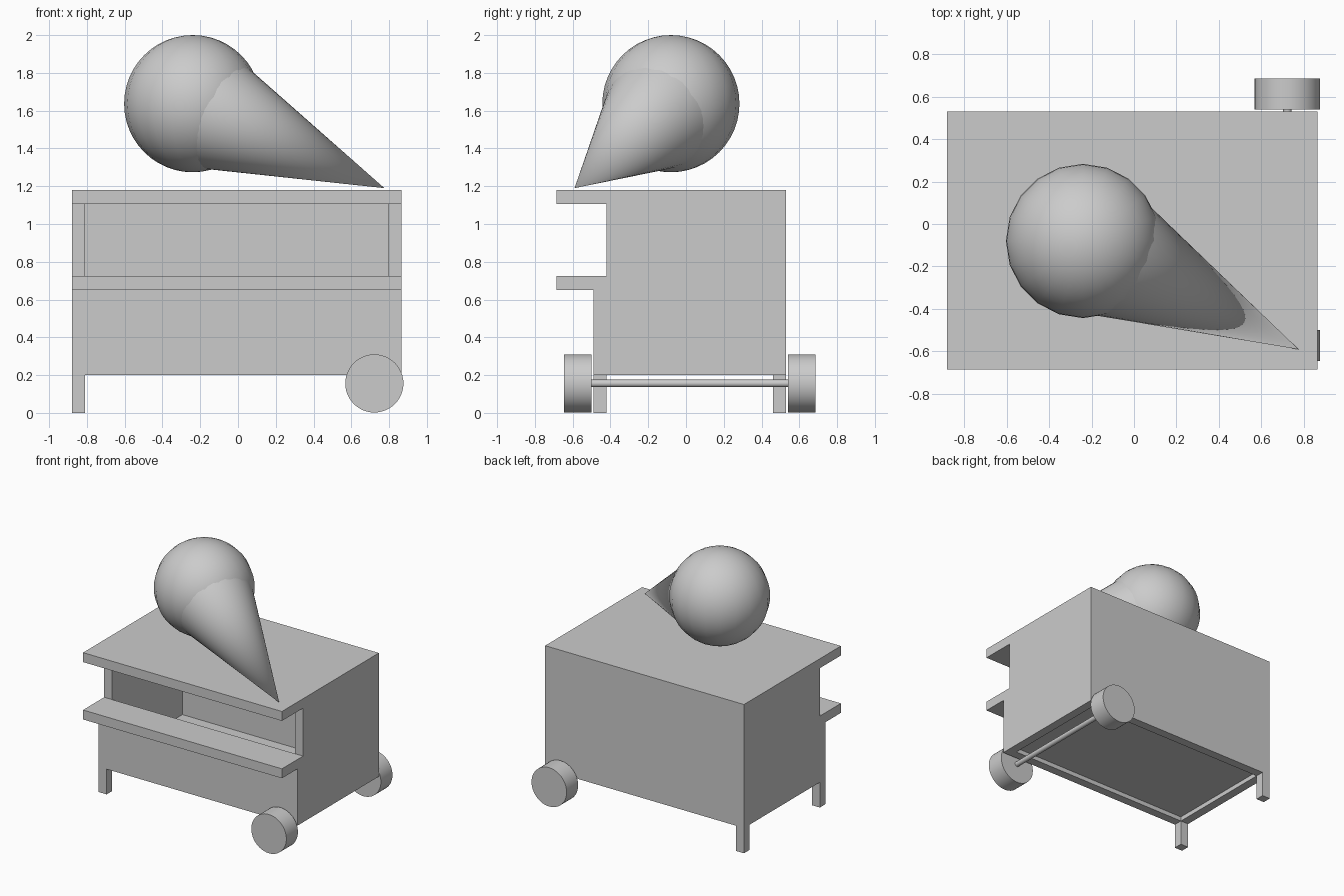
import bpy
import bmesh
from math import radians, sin, cos
from mathutils import Vector

default = bpy.data.objects.get("Cube")
if default:
    bpy.data.objects.remove(default, do_unlink=True)

GREY = (0.6, 0.6, 0.6, 1.0)
grey = bpy.data.materials.new("plain grey")
grey.use_nodes = True
grey.diffuse_color = GREY
grey.node_tree.nodes["Principled BSDF"].inputs["Base Color"].default_value = GREY

LEFT, RIGHT = -0.88, 0.865
FRONT, BACK = -0.49, 0.53
WALL = 0.07
BASE, ROOF = 0.2, 1.18


def finish(name, bm):
    """Turn a bmesh into a named grey object."""
    bmesh.ops.recalc_face_normals(bm, faces=bm.faces)
    mesh = bpy.data.meshes.new(name)
    bm.to_mesh(mesh)
    bm.free()
    mesh.materials.append(grey)
    obj = bpy.data.objects.new(name, mesh)
    bpy.context.collection.objects.link(obj)
    return obj


def select(obj):
    bpy.ops.object.select_all(action="DESELECT")
    obj.select_set(True)
    bpy.context.view_layer.objects.active = obj


def smooth(obj):
    select(obj)
    bpy.ops.object.shade_smooth_by_angle(angle=radians(40))
    return obj


def extrude_profile(name, points, x0, x1):
    """Extrude a side outline of (y, z) points across the width."""
    bm = bmesh.new()
    face = bm.faces.new([bm.verts.new((x0, y, z)) for y, z in points])
    new = bmesh.ops.extrude_face_region(bm, geom=[face])["geom"]
    verts = [v for v in new if isinstance(v, bmesh.types.BMVert)]
    bmesh.ops.translate(bm, verts=verts, vec=(x1 - x0, 0, 0))
    return finish(name, bm)


def box_outline(y0, y1, z0, z1):
    return [(y0, z0), (y1, z0), (y1, z1), (y0, z1)]


def rod(name, start, end, r0, r1, sides):
    """Cylinder or cone running between two points."""
    start, end = Vector(start), Vector(end)
    axis = end - start
    bm = bmesh.new()
    bmesh.ops.create_cone(bm, cap_ends=True, segments=sides,
                          radius1=r0, radius2=r1, depth=axis.length)
    obj = finish(name, bm)
    obj.rotation_mode = "QUATERNION"
    obj.rotation_quaternion = Vector((0, 0, 1)).rotation_difference(axis)
    obj.location = (start + end) / 2
    return smooth(obj)


def cut(obj, cutter):
    cutter.hide_render = True
    mod = obj.modifiers.new("cut", "BOOLEAN")
    mod.operation = "DIFFERENCE"
    mod.solver = "EXACT"
    mod.object = cutter
    select(obj)
    bpy.ops.object.modifier_apply(modifier=mod.name)
    bpy.data.objects.remove(cutter, do_unlink=True)


# Cart body: one outline with the counter and the roof overhang
SERVE, SHELF = -0.42, -0.685
COUNTER_LOW, COUNTER_TOP, ROOF_LOW = 0.65, 0.725, 1.105
body = extrude_profile("cart_body", [
    (FRONT, BASE), (BACK, BASE), (BACK, ROOF), (SHELF, ROOF),
    (SHELF, ROOF_LOW), (SERVE, ROOF_LOW), (SERVE, COUNTER_TOP),
    (SHELF, COUNTER_TOP), (SHELF, COUNTER_LOW), (FRONT, COUNTER_LOW),
], LEFT, RIGHT)

# Hollow inside with the serving opening, then the recess underneath
inner = (LEFT + WALL, RIGHT - WALL)
cut(body, extrude_profile("inside_cutter", [
    (SERVE, 0.27), (BACK - WALL, 0.27), (BACK - WALL, ROOF_LOW),
    (FRONT, ROOF_LOW), (FRONT, COUNTER_TOP), (SERVE, COUNTER_TOP),
], *inner))
cut(body, extrude_profile("recess_cutter",
                          box_outline(SERVE, BACK - WALL, 0.1, 0.235), *inner))

# Two legs on one end
for name, y in (("front_leg", FRONT), ("back_leg", BACK - WALL)):
    extrude_profile(name, box_outline(y, y + WALL, 0, BASE), LEFT, LEFT + WALL)

# Axle and wheels on the other end
AXLE_X, AXLE_Z = 0.722, 0.156
rod("axle", (AXLE_X, -0.5, AXLE_Z), (AXLE_X, 0.54, AXLE_Z), 0.02, 0.02, 16)
for name, y in (("front_wheel", -0.645), ("back_wheel", 0.54)):
    rod(name, (AXLE_X, y, AXLE_Z), (AXLE_X, y + 0.145, AXLE_Z), 0.154, 0.154, 48)

# Scoop resting in a cone that tips down to the roof corner
scoop_centre = Vector((-0.24, -0.08, 1.637))
bm = bmesh.new()
bmesh.ops.create_uvsphere(bm, u_segments=20, v_segments=24, radius=0.363)
scoop = finish("ice_cream_scoop", bm)
scoop.location = scoop_centre
smooth(scoop)

tip = Vector((0.775, -0.59, 1.19))
toward = (scoop_centre - tip).normalized()
HALF, SLANT = radians(16), 1.14
rod("ice_cream_cone", tip + toward * SLANT * cos(HALF), tip,
    SLANT * sin(HALF), 0, 40)
